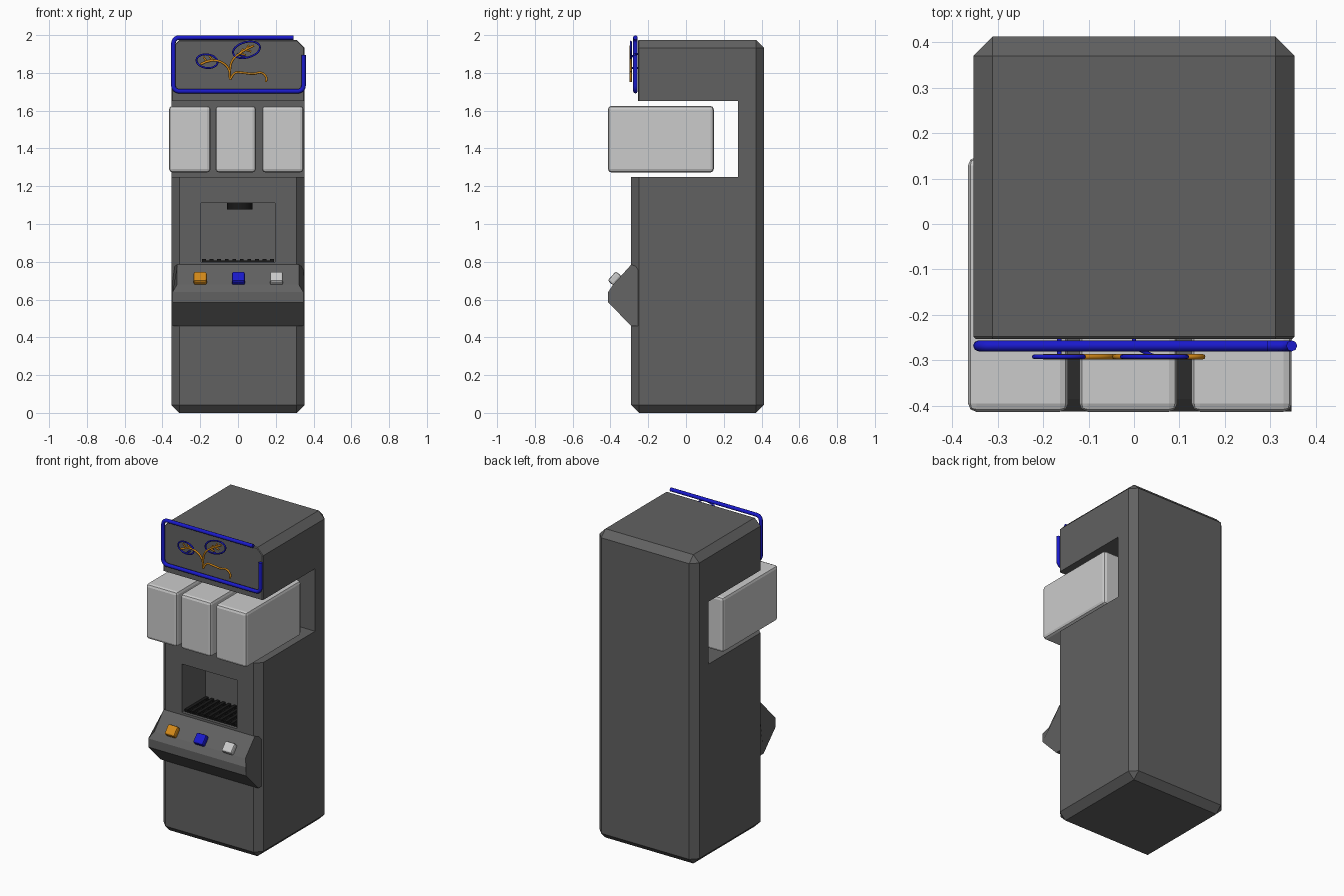
import bpy, bmesh
from math import sin, cos, pi, radians, atan2
from mathutils import Vector

if "Cube" in bpy.data.objects:
    bpy.data.objects.remove(bpy.data.objects["Cube"])


def material(name, rgb):
    m = bpy.data.materials.new(name)
    m.diffuse_color = (*rgb, 1)
    m.use_nodes = True
    m.node_tree.nodes["Principled BSDF"].inputs["Base Color"].default_value = m.diffuse_color
    return m


DARK = material("dark_grey", (0.12, 0.12, 0.12))
LIGHT = material("light_grey", (0.6, 0.6, 0.6))
BLACK = material("black", (0.01, 0.01, 0.01))
BLUE = material("blue", (0.01, 0.01, 0.6))
ORANGE = material("orange", (0.65, 0.25, 0.01))


def apply_modifiers(ob):
    bpy.context.view_layer.objects.active = ob
    for m in list(ob.modifiers):
        bpy.ops.object.modifier_apply(modifier=m.name)


def add_bevel(ob, width, segments=1):
    m = ob.modifiers.new("bevel", 'BEVEL')
    m.width, m.segments = width, segments
    m.limit_method = 'ANGLE'
    apply_modifiers(ob)


def box(name, lo, hi, mat=None, bevel=0, segments=1):
    lo, hi = Vector(lo), Vector(hi)
    bpy.ops.mesh.primitive_cube_add(size=1, location=(lo + hi) / 2)
    ob = bpy.context.object
    ob.name = name
    ob.scale = hi - lo
    bpy.ops.object.transform_apply(location=False, rotation=False, scale=True)
    if mat:
        ob.data.materials.append(mat)
    if bevel:
        add_bevel(ob, bevel, segments)
    return ob


def cut(ob, lo, hi):
    cutter = box("cutter", lo, hi)
    m = ob.modifiers.new("cut", 'BOOLEAN')
    m.operation, m.solver, m.object = 'DIFFERENCE', 'EXACT', cutter
    apply_modifiers(ob)
    bpy.data.objects.remove(cutter)


def tube(name, paths, radius, mat, kind='POLY', cyclic=False):
    cu = bpy.data.curves.new(name, 'CURVE')
    cu.dimensions = '3D'
    cu.bevel_depth, cu.bevel_resolution = radius, 2
    cu.use_fill_caps = True
    for pts in paths:
        sp = cu.splines.new(kind)
        if kind == 'BEZIER':
            sp.bezier_points.add(len(pts) - 1)
            for b, p in zip(sp.bezier_points, pts):
                b.co = p
                b.handle_left_type = b.handle_right_type = 'AUTO'
            sp.resolution_u = 6
        else:
            sp.points.add(len(pts) - 1)
            for b, p in zip(sp.points, pts):
                b.co = (*p, 1)
        sp.use_cyclic_u = cyclic
    cu.materials.append(mat)
    ob = bpy.data.objects.new(name, cu)
    bpy.context.collection.objects.link(ob)
    return ob


# Cabinet: chamfered block with set-back head, container bay and dispensing recess
body = box("cabinet_body", (-0.353, -0.29, 0), (0.353, 0.412, 1.975), DARK, 0.042)
cut(body, (-0.5, -0.5, 1.25), (0.5, 0.275, 1.65))
cut(body, (-0.5, -0.5, 1.6), (0.5, -0.253, 2.1))
cut(body, (-0.195, -0.5, 0.80), (0.195, -0.05, 1.11))

# Control console: side profile extruded across the width
profile = [(-0.245, 0.46), (-0.29, 0.46), (-0.412, 0.585), (-0.412, 0.64),
           (-0.385, 0.68), (-0.29, 0.785), (-0.245, 0.77)]
bm = bmesh.new()
face = bm.faces.new([bm.verts.new((-0.346, y, z)) for y, z in profile])
ext = bmesh.ops.extrude_face_region(bm, geom=[face])
bmesh.ops.translate(bm, vec=(0.692, 0, 0),
                    verts=[v for v in ext["geom"] if isinstance(v, bmesh.types.BMVert)])
# taper the ends of the upper and front edge
for v in bm.verts:
    if v.co.z > 0.66 and v.co.y < -0.26:
        v.co.x *= 0.93
bmesh.ops.recalc_face_normals(bm, faces=bm.faces)
me = bpy.data.meshes.new("control_console")
bm.to_mesh(me)
bm.free()
me.materials.append(DARK)
console = bpy.data.objects.new("control_console", me)
bpy.context.collection.objects.link(console)

# Push buttons lying on the console slope
tilt = atan2(0.105, 0.095)
for i, mat in enumerate((ORANGE, BLUE, LIGHT)):
    b = box(f"button_{i + 1}", (-0.035, -0.033, -0.02), (0.035, 0.033, 0.02), mat, 0.01, 2)
    b.location = (-0.2 + 0.202 * i, -0.378, 0.712)
    b.rotation_euler = (tilt, 0, 0)

# Recess: nozzle and drip grill
bpy.ops.mesh.primitive_cylinder_add(vertices=20, radius=0.067, depth=0.045,
                                    location=(0.01, -0.15, 1.1))
nozzle = bpy.context.object
nozzle.name = "nozzle"
nozzle.data.materials.append(BLACK)
bpy.ops.object.shade_smooth_by_angle()
for i in range(10):
    x = -0.18 + 0.04 * i
    box(f"grill_bar_{i + 1}", (x - 0.01, -0.27, 0.798), (x + 0.01, -0.055, 0.815), BLACK)
for i, y in enumerate((-0.265, -0.165, -0.065)):
    box(f"grill_rail_{i + 1}", (-0.19, y - 0.006, 0.797), (0.19, y + 0.006, 0.807), BLACK)

# Three ingredient containers
for i, (a, b) in enumerate(((-0.365, -0.145), (-0.12, 0.095), (0.127, 0.347))):
    box(f"container_{i + 1}", (a, -0.413, 1.273), (b, 0.147, 1.625), LIGHT, 0.018, 2)


# Neon sign frame: open rounded rectangle with a gap in the top right corner
def corner(cx, cz, start, r=0.03):
    return [(cx + r * cos(radians(start + 18 * k)), -0.268,
             cz + r * sin(radians(start + 18 * k))) for k in range(6)]


frame = ([(0.295, -0.268, 1.987)] + corner(-0.312, 1.957, 90)
         + corner(-0.312, 1.733, 180) + corner(0.317, 1.733, 270)
         + [(0.347, -0.268, 1.895)])
tube("neon_frame", [frame], 0.012, BLUE)

# Neon leaves and stem in front of the head panel
Y = -0.292


def leaf(cx, cz, a, b, ang):
    c, s = cos(radians(ang)), sin(radians(ang))
    return [(cx + a * cos(t) * c - b * sin(t) * s, Y, cz + a * cos(t) * s + b * sin(t) * c)
            for t in (2 * pi * k / 28 for k in range(28))]


tube("neon_leaves", [leaf(-0.164, 1.862, 0.056, 0.036, -8), leaf(0.045, 1.922, 0.073, 0.041, 15)],
     0.005, BLUE, cyclic=True)
stems = [[(-0.2, 1.845), (-0.14, 1.866), (-0.085, 1.855), (-0.05, 1.82), (-0.042, 1.765)],
         [(0.085, 1.945), (0.02, 1.91), (-0.03, 1.865), (-0.045, 1.8)],
         [(-0.042, 1.765), (-0.015, 1.8), (0.03, 1.8), (0.08, 1.795),
          (0.125, 1.8), (0.15, 1.775), (0.148, 1.752)]]
tube("neon_stem", [[(x, Y, z) for x, z in p] for p in stems], 0.006, ORANGE, 'BEZIER')
veins = []
for x, z, s in ((-0.165, 1.859, -1), (-0.135, 1.866, -1), (0.01, 1.902, 1), (0.04, 1.921, 1)):
    veins.append([(x, Y, z), (x + s * 0.018, Y, z + 0.026)])
    veins.append([(x, Y, z), (x + s * 0.03, Y, z - 0.008)])
tube("neon_veins", veins, 0.005, ORANGE)
# Short mounts joining the neon drawing to the panel
tube("neon_mounts", [[(0.0, -0.25, 1.9), (0.0, -0.27, 1.9), (0.045, Y, 1.881)],
                     [(-0.164, -0.25, 1.826), (-0.164, Y, 1.826)]], 0.005, BLUE)
